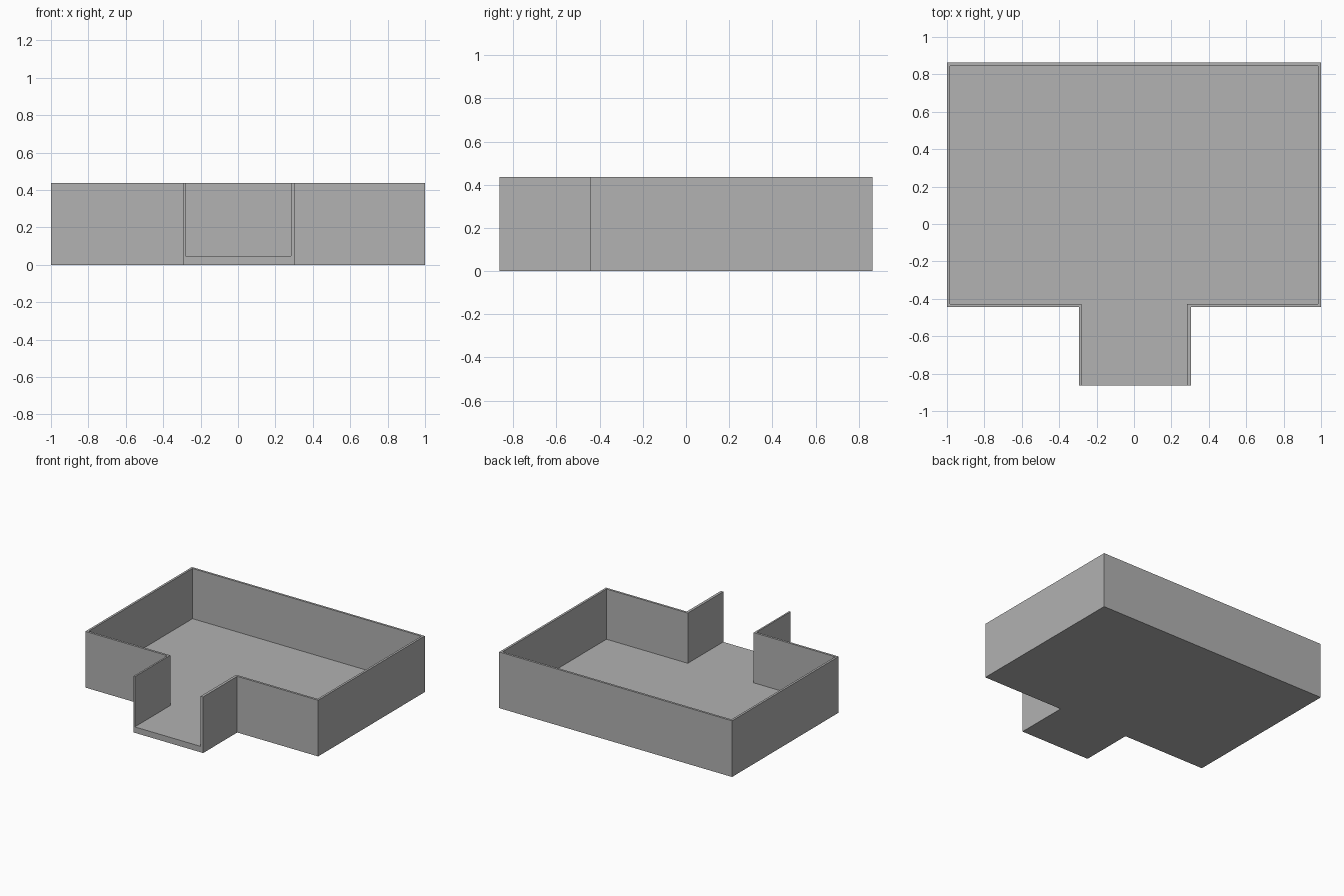
import bpy
import bmesh

if "Cube" in bpy.data.objects:
    bpy.data.objects.remove(bpy.data.objects["Cube"], do_unlink=True)

HEIGHT, FLOOR = 0.436, 0.046
FRONT, STEP, BACK = -0.863, -0.445, 0.863


def plan(left, right, neck_left, neck_right, step, back):
    """T-shaped plan, running from one side of the front opening to the other."""
    return [(neck_right, FRONT), (neck_right, step), (right, step), (right, back),
            (left, back), (left, step), (neck_left, step), (neck_left, FRONT)]


outer = plan(-1, 1, -0.295, 0.305, STEP, BACK)
inner = plan(-0.983, 0.983, -0.282, 0.284, STEP + 0.017, BACK - 0.017)

bm = bmesh.new()


def ring(points, z):
    return [bm.verts.new((x, y, z)) for x, y in points]


base, rim_out = ring(outer, 0), ring(outer, HEIGHT)
ground, rim_in = ring(inner, FLOOR), ring(inner, HEIGHT)

# Outer walls, rim and inner walls, left open at the front
for low, high in ((base, rim_out), (rim_out, rim_in), (rim_in, ground)):
    for i in range(len(low) - 1):
        bm.faces.new((low[i], low[i + 1], high[i + 1], high[i]))

# Underside and floor
bm.faces.new(base[::-1])
bm.faces.new(ground)

# U-shaped face of the open front: wall ends and floor edge
bm.faces.new((base[-1], base[0], rim_out[0], rim_in[0],
              ground[0], ground[-1], rim_in[-1], rim_out[-1]))
bmesh.ops.recalc_face_normals(bm, faces=bm.faces)

mesh = bpy.data.meshes.new("walled_room")
bm.to_mesh(mesh)
bm.free()
room = bpy.data.objects.new("walled_room", mesh)
bpy.context.collection.objects.link(room)

# Plain grey material
grey = bpy.data.materials.new("plain_grey")
grey.use_nodes = True
colour = (0.445, 0.445, 0.445, 1)
grey.diffuse_color = colour
grey.node_tree.nodes["Principled BSDF"].inputs["Base Color"].default_value = colour
mesh.materials.append(grey)
